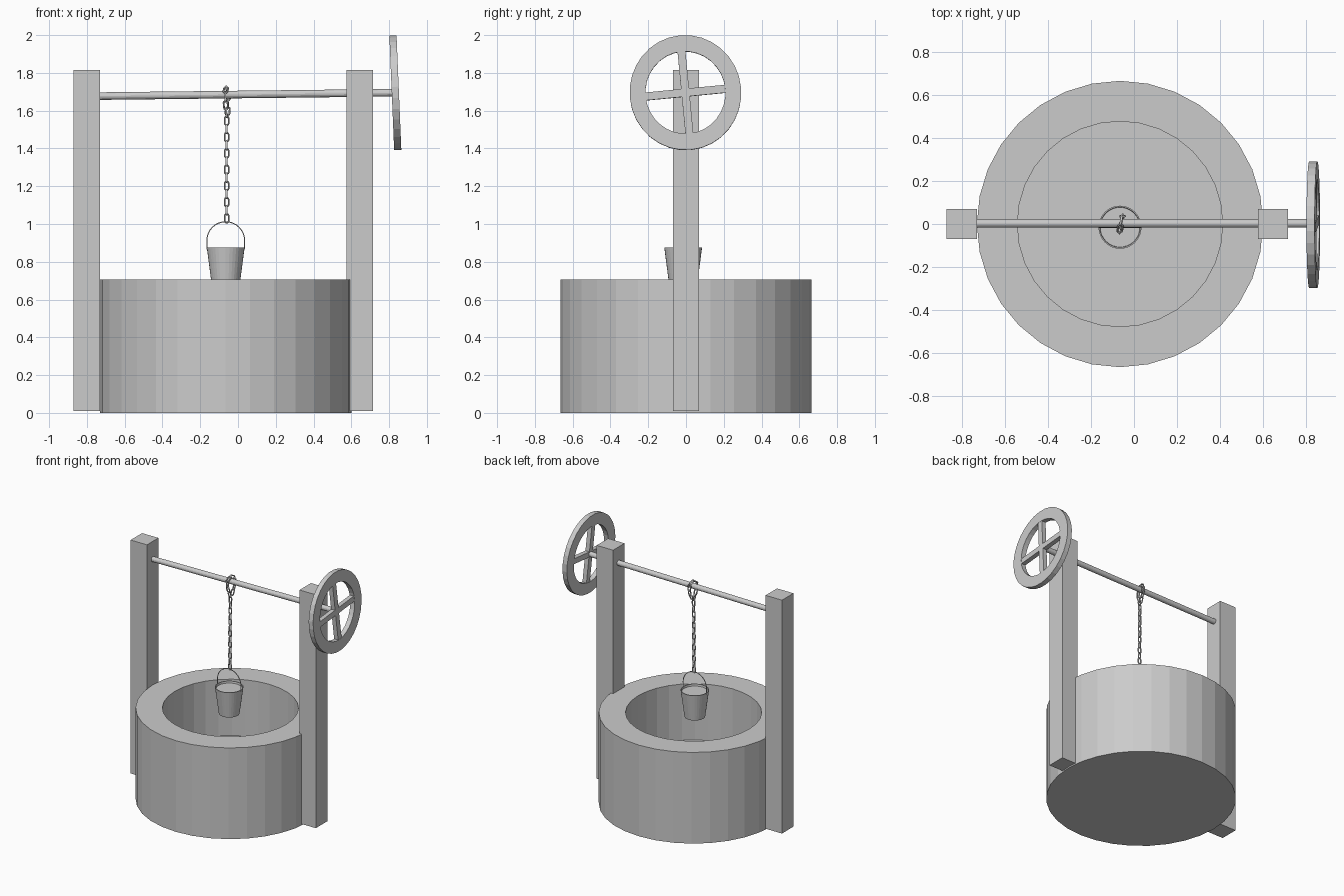
import bpy, bmesh, math
from mathutils import Vector, Matrix

if "Cube" in bpy.data.objects:
    bpy.data.objects.remove(bpy.data.objects["Cube"])

CX = -0.065  # centre of the well


def mesh_object(name, bm):
    bmesh.ops.recalc_face_normals(bm, faces=bm.faces)
    me = bpy.data.meshes.new(name)
    bm.to_mesh(me)
    bm.free()
    ob = bpy.data.objects.new(name, me)
    bpy.context.collection.objects.link(ob)
    return ob


def lathe(name, profile, sides, closed=False):
    """Revolve (radius, height) points around z; radius 0 makes a cap centre."""
    bm = bmesh.new()
    rings = []
    for r, z in profile:
        if r == 0:
            rings.append([bm.verts.new((0, 0, z))] * sides)
        else:
            rings.append([bm.verts.new((r * math.sin(2 * math.pi * i / sides),
                                        r * math.cos(2 * math.pi * i / sides), z))
                          for i in range(sides)])
    pairs = list(zip(rings, rings[1:]))
    if closed:
        pairs.append((rings[-1], rings[0]))
    for a, b in pairs:
        for i in range(sides):
            j = (i + 1) % sides
            bm.faces.new(list(dict.fromkeys((a[i], a[j], b[j], b[i]))))
    return mesh_object(name, bm)


def box(name, lo, hi):
    bm = bmesh.new()
    lo, hi = Vector(lo), Vector(hi)
    bmesh.ops.create_cube(bm, size=1, matrix=Matrix.Translation((lo + hi) / 2)
                          @ Matrix.Diagonal((*(hi - lo), 1)))
    return mesh_object(name, bm)


def wires(name, paths, radius, cyclic):
    """Round wires along point lists, turned into one mesh."""
    cu = bpy.data.curves.new(name, 'CURVE')
    cu.dimensions = '3D'
    cu.bevel_depth = radius
    cu.bevel_resolution = 1
    cu.use_fill_caps = True
    for pts in paths:
        sp = cu.splines.new('POLY')
        sp.points.add(len(pts) - 1)
        for p, co in zip(sp.points, pts):
            p.co = (*co, 1)
        sp.use_cyclic_u = cyclic
    ob = bpy.data.objects.new(name, cu)
    bpy.context.collection.objects.link(ob)
    bpy.ops.object.select_all(action='DESELECT')
    ob.select_set(True)
    bpy.context.view_layer.objects.active = ob
    bpy.ops.object.convert(target='MESH')
    return ob


# Well wall with a raised floor inside
wall = lathe("well_wall", [(0, 0), (0.665, 0), (0.665, 0.705), (0.477, 0.705),
                           (0.477, 0.27), (0, 0.27)], 32)
wall.location.x = CX

# Posts
box("left_post", (-0.87, -0.07, 0.01), (-0.73, 0.07, 1.815))
box("right_post", (0.575, -0.07, 0.01), (0.715, 0.07, 1.815))

# Axle, rising slightly to the right
a, b = Vector((-0.74, 0.003, 1.677)), Vector((0.83, 0.003, 1.695))
axle = lathe("axle", [(0, 0), (0.02, 0), (0.02, (b - a).length), (0, (b - a).length)], 16)
axle.matrix_world = Matrix.Translation(a) @ (b - a).to_track_quat('Z', 'Y').to_matrix().to_4x4()

# Hand wheel: rim and two crossing spokes, tilted with a small spin
tilt = (Matrix.Translation((0.833, -0.003, 1.695)) @ Matrix.Rotation(math.radians(-2.4), 4, 'Y')
        @ Matrix.Rotation(math.radians(5.5), 4, 'X'))
rim = lathe("wheel_rim", [(0.215, -0.019), (0.3, -0.019), (0.3, 0.019), (0.215, 0.019)], 32, True)
rim.matrix_world = tilt @ Matrix.Rotation(math.pi / 2, 4, 'Y') @ Matrix.Diagonal((1.015, 0.985, 1, 1))
for k, name in enumerate(("wheel_spoke_upright", "wheel_spoke_level")):
    spoke = box(name, (-0.017, -0.021, -0.225), (0.017, 0.021, 0.225))
    spoke.matrix_world = tilt @ Matrix.Rotation(k * math.pi / 2, 4, 'X')

# Bucket with a nearly full water surface
BY = -0.015
bucket = lathe("bucket", [(0, 0.67), (0.073, 0.67), (0.1, 0.875), (0.094, 0.875),
                          (0.092, 0.86), (0, 0.86)], 32)
bucket.location = (CX, BY, 0)

# Bucket handle
arc = [(CX + 0.1 * math.cos(math.pi * i / 24), BY, 0.912 + 0.1 * math.sin(math.pi * i / 24))
       for i in range(25)]
wires("bucket_handle", [[(CX + 0.098, BY, 0.865)] + arc + [(CX - 0.098, BY, 0.865)]], 0.003, False)

# Chain: straight up from the handle, then looped over the axle
path = [Vector(p) for p in (
    (-0.06, -0.012, 1.03), (-0.06, -0.008, 1.57), (-0.066, -0.032, 1.645),
    (-0.068, -0.034, 1.69), (-0.064, -0.018, 1.714), (-0.06, 0.012, 1.718),
    (-0.055, 0.036, 1.695), (-0.052, 0.036, 1.65), (-0.056, 0.004, 1.58))]


def along(d):
    for p, q in zip(path, path[1:]):
        n = (q - p).length
        if d <= n:
            break
        d -= n
    return p + (q - p) * (d / n)


total = sum((q - p).length for p, q in zip(path, path[1:]))
pitch = 0.043
links = []
for k in range(int(total / pitch) + 1):
    d = k * pitch
    c = along(d)
    t = (along(min(d + 0.02, total)) - along(max(d - 0.02, 0))).normalized()
    side = Vector((1, 0, 0))
    side = (side - t * side.dot(t)).normalized()
    if k % 2:
        side = t.cross(side)
    pts = []
    for i in range(12):
        ang = math.pi * (i if i < 6 else i - 1) / 5
        shift = 0.013 if i < 6 else -0.013
        pts.append(c + side * 0.0105 * math.cos(ang) + t * (shift + 0.0105 * math.sin(ang)))
    links.append(pts)
chain = wires("chain", links, 0.005, True)
bpy.ops.object.shade_smooth_by_angle(angle=math.radians(60))
